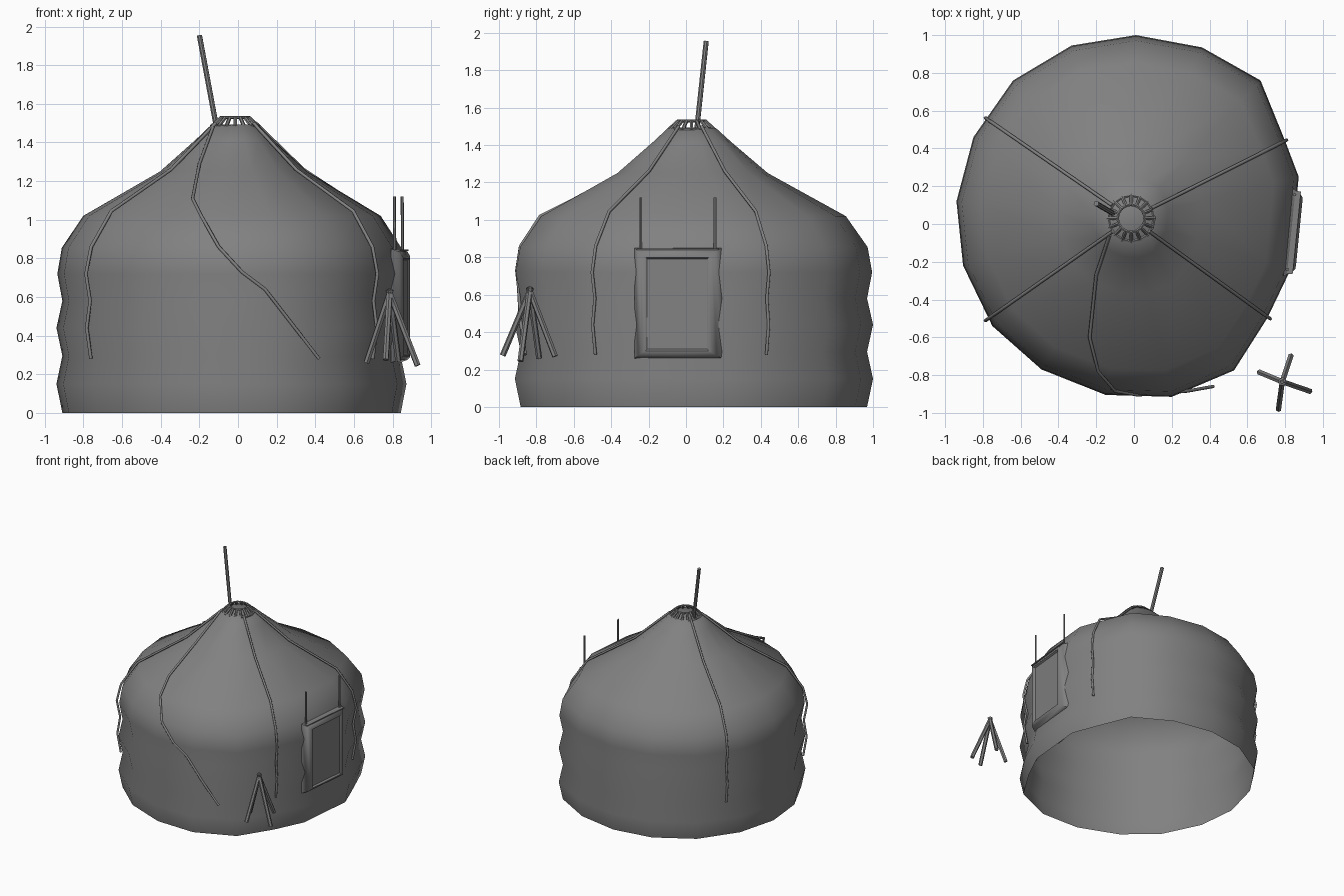
import bpy, bmesh, math
from mathutils import Vector, Matrix

if "Cube" in bpy.data.objects:
    bpy.data.objects.remove(bpy.data.objects["Cube"])

CX, CY = -0.015, 0.03  # crown axis

# Irregular 17-sided wall outline (widest ring) and height profile (scale, z)
OUTLINE = [(0.872, 0.25), (0.80, 0.44), (0.67, 0.76), (0.36, 0.935), (0.01, 1.0),
           (-0.33, 0.945), (-0.64, 0.76), (-0.85, 0.46), (-0.94, 0.12), (-0.905, -0.22),
           (-0.75, -0.54), (-0.49, -0.77), (-0.15, -0.905), (0.20, -0.915), (0.53, -0.775),
           (0.705, -0.50), (0.825, -0.25)]
PROFILE = [(0.967, 0), (1, 0.15), (0.967, 0.295), (1, 0.44), (0.967, 0.58), (0.995, 0.72),
           (0.97, 0.855), (0.85, 1.02), (0.42, 1.25), (0.22, 1.415), (0.135, 1.49)]

# Dark grey cloth and wood
dark = bpy.data.materials.new("dark_grey")
dark.diffuse_color = (0.22, 0.22, 0.22, 1)
dark.use_nodes = True
dark.node_tree.nodes["Principled BSDF"].inputs["Base Color"].default_value = dark.diffuse_color


def add_object(name, bm, smooth=None):
    bmesh.ops.recalc_face_normals(bm, faces=bm.faces)
    mesh = bpy.data.meshes.new(name)
    bm.to_mesh(mesh)
    bm.free()
    mesh.materials.append(dark)
    ob = bpy.data.objects.new(name, mesh)
    bpy.context.collection.objects.link(ob)
    if smooth is not None:
        bpy.ops.object.select_all(action='DESELECT')
        ob.select_set(True)
        bpy.context.view_layer.objects.active = ob
        bpy.ops.object.shade_smooth_by_angle(angle=math.radians(smooth))
    return ob


def rod(bm, a, b, r, sides=6):
    a, b = Vector(a), Vector(b)
    d = b - a
    m = Matrix.Translation((a + b) / 2) @ d.to_track_quat('Z', 'Y').to_matrix().to_4x4()
    bmesh.ops.create_cone(bm, cap_ends=True, segments=sides, radius1=r, radius2=r,
                          depth=d.length, matrix=m)


def box(name, x, y, z, size):
    # box placed in the slightly turned door plane
    bm = bmesh.new()
    bmesh.ops.create_cube(bm, size=1, matrix=DOOR @ Matrix.Translation((x, y, z)) @ Matrix.Diagonal((*size, 1)))
    return add_object(name, bm)


def rope(name, pts):
    curve = bpy.data.curves.new(name, 'CURVE')
    curve.dimensions = '3D'
    curve.bevel_depth = 0.009
    curve.bevel_resolution = 1
    curve.use_fill_caps = True
    curve.materials.append(dark)
    sp = curve.splines.new('POLY')
    sp.points.add(len(pts) - 1)
    for p, co in zip(sp.points, pts):
        p.co = (*co, 1)
    bpy.context.collection.objects.link(bpy.data.objects.new(name, curve))


# Felt wall and roof, open underneath, closed under the crown
bm = bmesh.new()
rings = [[bm.verts.new((CX + (x - CX) * s, CY + (y - CY) * s, z)) for x, y in OUTLINE]
         for s, z in PROFILE]
n = len(OUTLINE)
for lo, hi in zip(rings, rings[1:]):
    for i in range(n):
        j = (i + 1) % n
        bm.faces.new((lo[i], lo[j], hi[j], hi[i]))
bm.faces.new(rings[-1])
add_object("tent_cover", bm, 60)

# Crown: two rings joined by slanted spokes
bm = bmesh.new()
N = 16
for k in range(N):
    def at(r, z, i):
        a = math.tau * i / N
        return (CX + r * math.cos(a), CY + r * math.sin(a), z)
    rod(bm, at(0.125, 1.48, k), at(0.07, 1.53, k), 0.010)
    rod(bm, at(0.072, 1.53, k), at(0.072, 1.53, k + 1), 0.008)
    rod(bm, at(0.122, 1.485, k), at(0.122, 1.485, k + 1), 0.009)
add_object("crown_ring", bm, 40)

# Chimney pole
bm = bmesh.new()
rod(bm, (-0.108, 0.055, 1.46), (-0.2, 0.108, 1.955), 0.014, 8)
add_object("chimney_pole", bm, 40)

# Four tie ropes following the profile
ROPE = [(0.13, 1.5), (0.43, 1.26), (0.83, 1.045), (0.965, 0.86), (1, 0.72),
        (0.972, 0.58), (0.995, 0.44), (0.967, 0.28)]
for name, ex, ey in [("back_left_rope", -0.787, 0.562), ("back_right_rope", 0.808, 0.444),
                     ("front_left_rope", -0.787, -0.512), ("front_right_rope", 0.722, -0.502)]:
    rope(name, [(CX + (ex - CX) * s, CY + (ey - CY) * s, z) for s, z in ROPE])

# Loose rope sweeping across the front
rope("front_pull_rope", [(-0.13, -0.06, 1.48), (-0.2, -0.27, 1.29), (-0.235, -0.6, 1.11),
                         (-0.19, -0.78, 1.02), (-0.1, -0.885, 0.86), (0.02, -0.905, 0.73),
                         (0.14, -0.895, 0.64), (0.28, -0.885, 0.46), (0.42, -0.86, 0.28)])

# Door panel with lintel bar
DOOR = Matrix.Translation((0.845, -0.045, 0)) @ Matrix.Rotation(-0.1, 4, 'Z')
box("door_panel", -0.002, 0, 0.55, (0.036, 0.34, 0.5))
box("door_lintel_bar", 0.002, 0, 0.843, (0.03, 0.44, 0.008))

# Padded door surround rising out of the wall: nested rectangles (half width, z range, depth)
bm = bmesh.new()
loops = []
for w, z0, z1, x in [(0.235, 0.26, 0.85, -0.03), (0.21, 0.275, 0.835, 0.012),
                     (0.19, 0.29, 0.81, 0.028), (0.17, 0.30, 0.80, 0.03), (0.158, 0.312, 0.788, 0.01)]:
    loops.append([bm.verts.new(DOOR @ Vector((x, y, z)))
                  for y, z in ((-w, z0), (w, z0), (w, z1), (-w, z1))])
for a, b in zip(loops, loops[1:]):
    for i in range(4):
        j = (i + 1) % 4
        bm.faces.new((a[i], a[j], b[j], b[i]))
add_object("door_surround", bm, 70)

# Door posts standing above the lintel
bm = bmesh.new()
for y in (-0.2, 0.2):
    bot, top = DOOR @ Vector((-0.01, y, 0.3)), DOOR @ Vector((-0.015, y, 1.12))
    rod(bm, bot, top, 0.008)
add_object("door_posts", bm, 40)

# Bundle of leaning sticks
bm = bmesh.new()
apex = Vector((0.785, -0.835, 0.62))
for foot in [(0.83, -0.70, 0.27), (0.665, -0.785, 0.26), (0.765, -0.98, 0.275), (0.93, -0.885, 0.245)]:
    d = (apex - Vector(foot)).normalized()
    rod(bm, foot, apex + d * 0.02, 0.016)
add_object("stick_stand", bm, 40)
